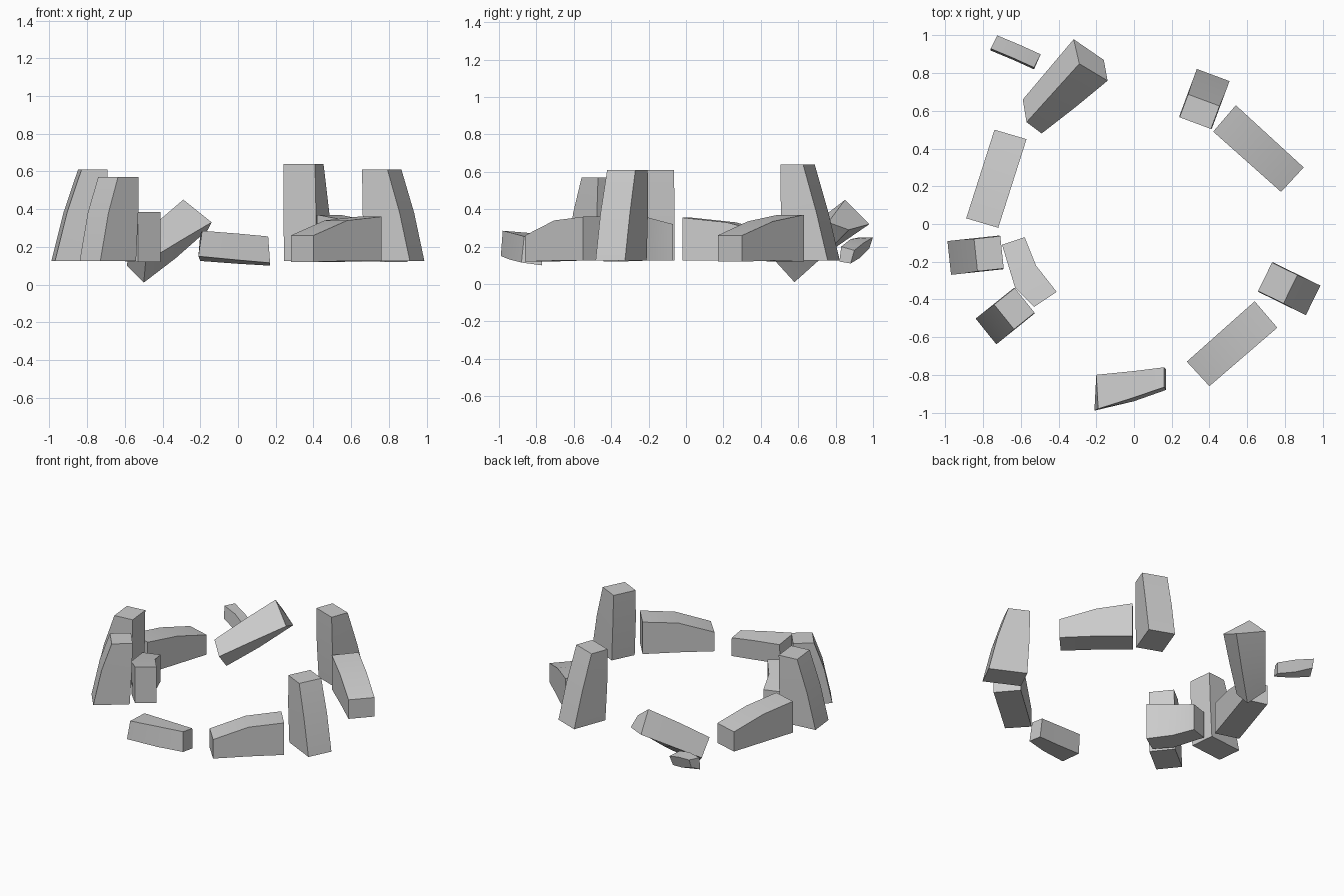
import bpy, bmesh, math
from mathutils import Vector


def loft(name, rings):
    """Closed stone from a row of four-cornered rings."""
    bm = bmesh.new()
    rows = [[bm.verts.new(p) for p in r] for r in rings]
    for a, b in zip(rows, rows[1:]):
        for i in range(4):
            j = (i + 1) % 4
            bm.faces.new((a[i], a[j], b[j], b[i]))
    bm.faces.new(rows[0])
    bm.faces.new(rows[-1])
    bmesh.ops.recalc_face_normals(bm, faces=bm.faces)
    me = bpy.data.meshes.new(name)
    bm.to_mesh(me)
    bm.free()
    ob = bpy.data.objects.new(name, me)
    bpy.context.collection.objects.link(ob)
    bpy.ops.object.select_all(action='DESELECT')
    ob.select_set(True)
    bpy.context.view_layer.objects.active = ob
    bpy.ops.object.shade_smooth_by_angle(angle=math.radians(50))
    return ob


def lying(name, sections):
    """Low stone; section = left x, y, right x, y, bottom z, top z."""
    loft(name, [[(lx, ly, lo), (rx, ry, lo), (rx, ry, hi), (lx, ly, hi)]
                for lx, ly, rx, ry, lo, hi in sections])


def upright(name, inner, outer, width, top_len, height):
    """Tall stone with a steep inner face and a sloping outer face."""
    a, b = Vector((*inner, 0)), Vector((*outer, 0))
    d = (b - a).normalized()
    side = Vector((-d.y, d.x, 0)) * width / 2
    full = (b - a).length
    rings = []
    for z, start, end, s in ((0.125, 0.02, full, 1.0),
                             (0.38, 0.005, full * 0.55 + top_len * 0.45, 1.0),
                             (height, 0.0, top_len, 0.96)):
        p, q = a + d * start, a + d * end
        up = Vector((0, 0, z))
        rings.append([p - side * s + up, q - side * s + up,
                      q + side * s + up, p + side * s + up])
    loft(name, rings)


# Standing stones
upright("standing_stone_back_right", (0.325, 0.535), (0.42, 0.79), 0.185, 0.13, 0.64)
upright("standing_stone_right", (0.695, -0.28), (0.95, -0.405), 0.175, 0.15, 0.61)
upright("standing_stone_left", (-0.70, -0.15), (-0.98, -0.18), 0.18, 0.14, 0.61)
upright("standing_stone_front_left", (-0.58, -0.405), (-0.785, -0.57), 0.175, 0.14, 0.57)

# Low stones of the ring
lying("low_stone_left", [(-0.74, 0.50, -0.57, 0.45, 0.125, 0.27),
                         (-0.815, 0.265, -0.645, 0.215, 0.125, 0.33),
                         (-0.89, 0.03, -0.72, -0.02, 0.125, 0.355)])
lying("low_stone_back_right", [(0.54, 0.63, 0.42, 0.49, 0.12, 0.37),
                               (0.72, 0.465, 0.60, 0.33, 0.125, 0.335),
                               (0.90, 0.30, 0.78, 0.17, 0.12, 0.26)])
lying("low_stone_front_right", [(0.64, -0.41, 0.76, -0.55, 0.125, 0.36),
                                (0.46, -0.57, 0.58, -0.705, 0.125, 0.34),
                                (0.28, -0.73, 0.40, -0.86, 0.12, 0.26)])
lying("low_stone_bent", [(-0.58, -0.07, -0.70, -0.11, 0.125, 0.32),
                         (-0.52, -0.22, -0.63, -0.34, 0.125, 0.36),
                         (-0.41, -0.36, -0.53, -0.44, 0.12, 0.385)])

# Fallen front slab, slightly rolled
loft("fallen_slab_front", [
    [(-0.21, -0.99, 0.15), (-0.20, -0.81, 0.125), (-0.20, -0.80, 0.27), (-0.19, -0.98, 0.285)],
    [(0.00, -0.94, 0.13), (0.00, -0.79, 0.11), (0.00, -0.78, 0.255), (0.00, -0.92, 0.27)],
    [(0.17, -0.88, 0.115), (0.17, -0.77, 0.10), (0.16, -0.76, 0.24), (0.16, -0.865, 0.255)]])

# Large tilted slab resting on one corner
loft("tilted_slab_back", [
    [(-0.50, 0.58, 0.01), (-0.49, 0.48, 0.12), (-0.57, 0.54, 0.20), (-0.59, 0.66, 0.10)],
    [(-0.33, 0.725, 0.14), (-0.31, 0.62, 0.23), (-0.43, 0.695, 0.33), (-0.455, 0.82, 0.21)],
    [(-0.16, 0.87, 0.29), (-0.14, 0.76, 0.33), (-0.29, 0.85, 0.45), (-0.32, 0.98, 0.32)]])

# Small broken piece behind it
loft("small_fragment_back", [
    [(-0.76, 0.92, 0.16), (-0.73, 0.98, 0.19), (-0.725, 1.0, 0.25), (-0.76, 0.93, 0.25)],
    [(-0.64, 0.87, 0.13), (-0.62, 0.93, 0.14), (-0.605, 0.95, 0.22), (-0.64, 0.88, 0.24)],
    [(-0.53, 0.82, 0.12), (-0.51, 0.88, 0.11), (-0.495, 0.90, 0.18), (-0.53, 0.83, 0.20)]])
